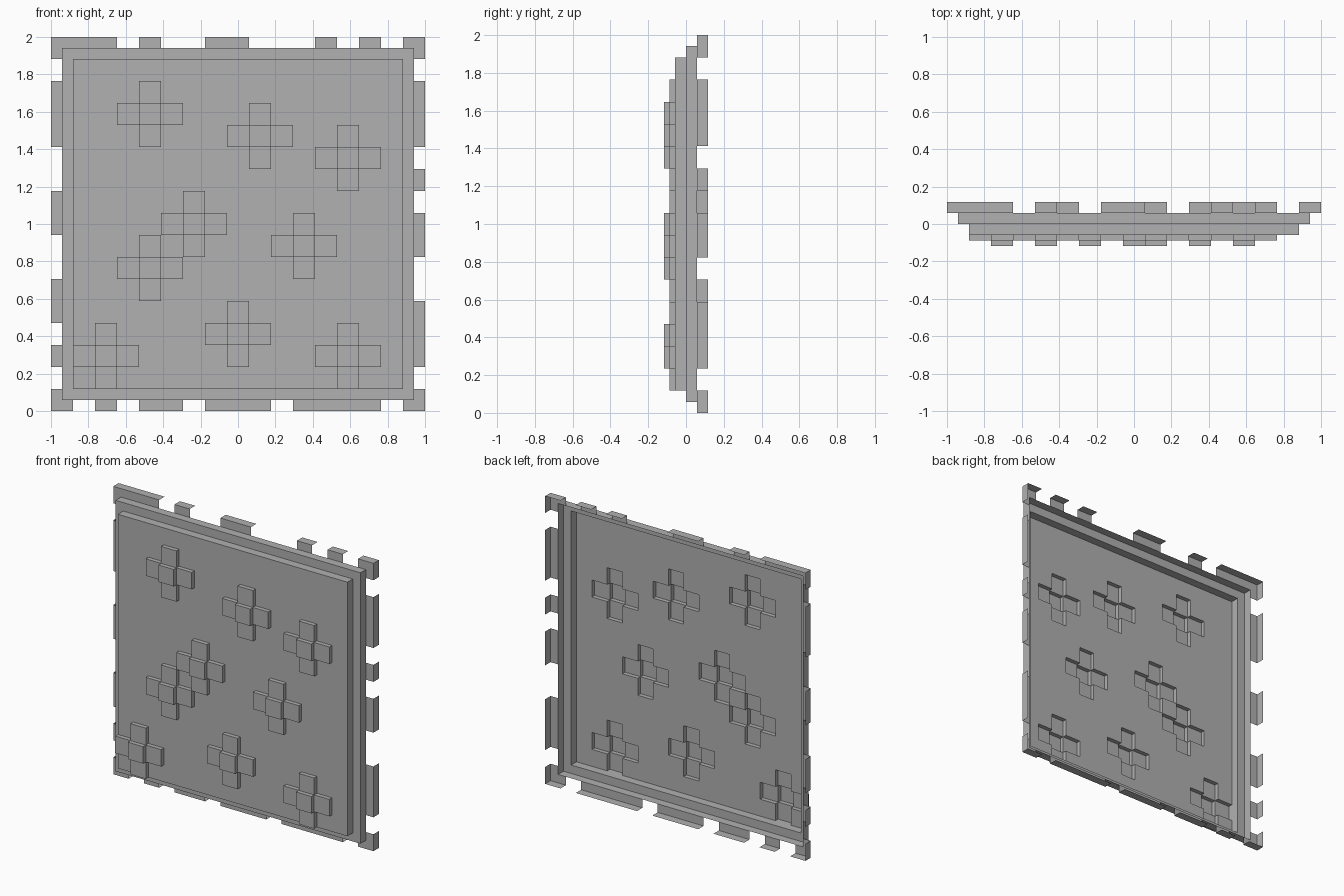
import bpy
import bmesh
from mathutils import Vector

cube = bpy.data.objects.get("Cube")
if cube:
    bpy.data.objects.remove(cube, do_unlink=True)

U = 1 / 17  # one thickness step; the full side is 34 steps
SIDES = [(1, 0), (-1, 0), (0, 1), (0, -1)]

grey = bpy.data.materials.new("plain_grey")
grey.use_nodes = True
colour = (0.44, 0.44, 0.44, 1)
grey.diffuse_color = colour
grey.node_tree.nodes["Principled BSDF"].inputs["Base Color"].default_value = colour


def front(bm, x0, x1, z0, z1, h):
    """Flat front-facing rectangle, h steps forward of the middle plane."""
    pts = [(x0, z0), (x1, z0), (x1, z1), (x0, z1)]
    bm.faces.new([bm.verts.new((x * U, -h * U, z * U)) for x, z in pts])


def wall(bm, x, z, half, side, low, high):
    """Side wall of a square cell, facing outward from its centre."""
    dx, dz = side
    ex, ez = x + dx * half, z + dz * half
    a = (ex - dz * half, ez - dx * half)
    b = (ex + dz * half, ez + dx * half)
    pts = [(*a, low), (*b, low), (*b, high), (*a, high)]
    face = bm.faces.new([bm.verts.new((p * U, -h * U, q * U)) for p, q, h in pts])
    face.normal_update()
    if face.normal.dot(Vector((dx, 0, dz))) < 0:
        face.normal_flip()


def finish(bm, name):
    bmesh.ops.remove_doubles(bm, verts=bm.verts, dist=0.0005)
    mesh = bpy.data.meshes.new(name)
    bm.to_mesh(mesh)
    bm.free()
    mesh.materials.append(grey)
    bpy.context.collection.objects.link(bpy.data.objects.new(name, mesh))


# Hollow front panel with pressed crosses: low arms, taller centres
crosses = [(-8, 27), (2, 25), (10, 23), (-4, 17), (6, 15),
           (-8, 13), (0, 7), (-12, 5), (10, 5)]
cells = {(x, z): 1 for x in range(-14, 15, 2) for z in range(3, 32, 2)}
for cx, cz in crosses:
    cells[cx, cz] = 2
    for dx, dz in SIDES:
        cells[cx + 2 * dx, cz + 2 * dz] = 1.5

bm = bmesh.new()
for (x, z), h in cells.items():
    front(bm, x - 1, x + 1, z - 1, z + 1, h)
    for dx, dz in SIDES:
        low = cells.get((x + 2 * dx, z + 2 * dz), 0)
        if low < h:
            wall(bm, x, z, 1, (dx, dz), low, h)
finish(bm, "panel_with_crosses")

# Stepped frame: narrow front ring and its outer wall
bm = bmesh.new()
front(bm, -16, 16, 1, 2, 0)
front(bm, -16, 16, 32, 33, 0)
front(bm, -16, -15, 2, 32, 0)
front(bm, 15, 16, 2, 32, 0)
for side in SIDES:
    wall(bm, 0, 17, 16, side, -1, 0)
finish(bm, "stepped_frame")

# Edge tabs: a thin front strip and an outer lip, open at the ends
tab_patterns = {
    "top_tabs": ((0, 1), "###.#..##...#.#.#"),
    "bottom_tabs": ((0, -1), "#.#.##.###.####.#"),
    "right_tabs": ((-1, 0), "#.#.##..##..###.#"),
    "left_tabs": ((1, 0), "#.###..##.#.###.#"),
}
for name, (side, pattern) in tab_patterns.items():
    dx, dz = side
    bm = bmesh.new()
    for i, mark in enumerate(pattern):
        if mark == ".":
            continue
        along = 2 * i - 16
        x = 16 * dx if dx else along
        z = 17 + (16 * dz if dz else along)
        wall(bm, x, z, 1, side, -2, -1)
        x0, x1, z0, z1 = x - 1, x + 1, z - 1, z + 1
        if dx:
            x0, x1 = (16, 17) if dx > 0 else (-17, -16)
            # The top and bottom strips already cover the corners
            z0, z1 = max(z0, 1), min(z1, 33)
        else:
            z0, z1 = (33, 34) if dz > 0 else (0, 1)
        front(bm, x0, x1, z0, z1, -1)
    finish(bm, name)
